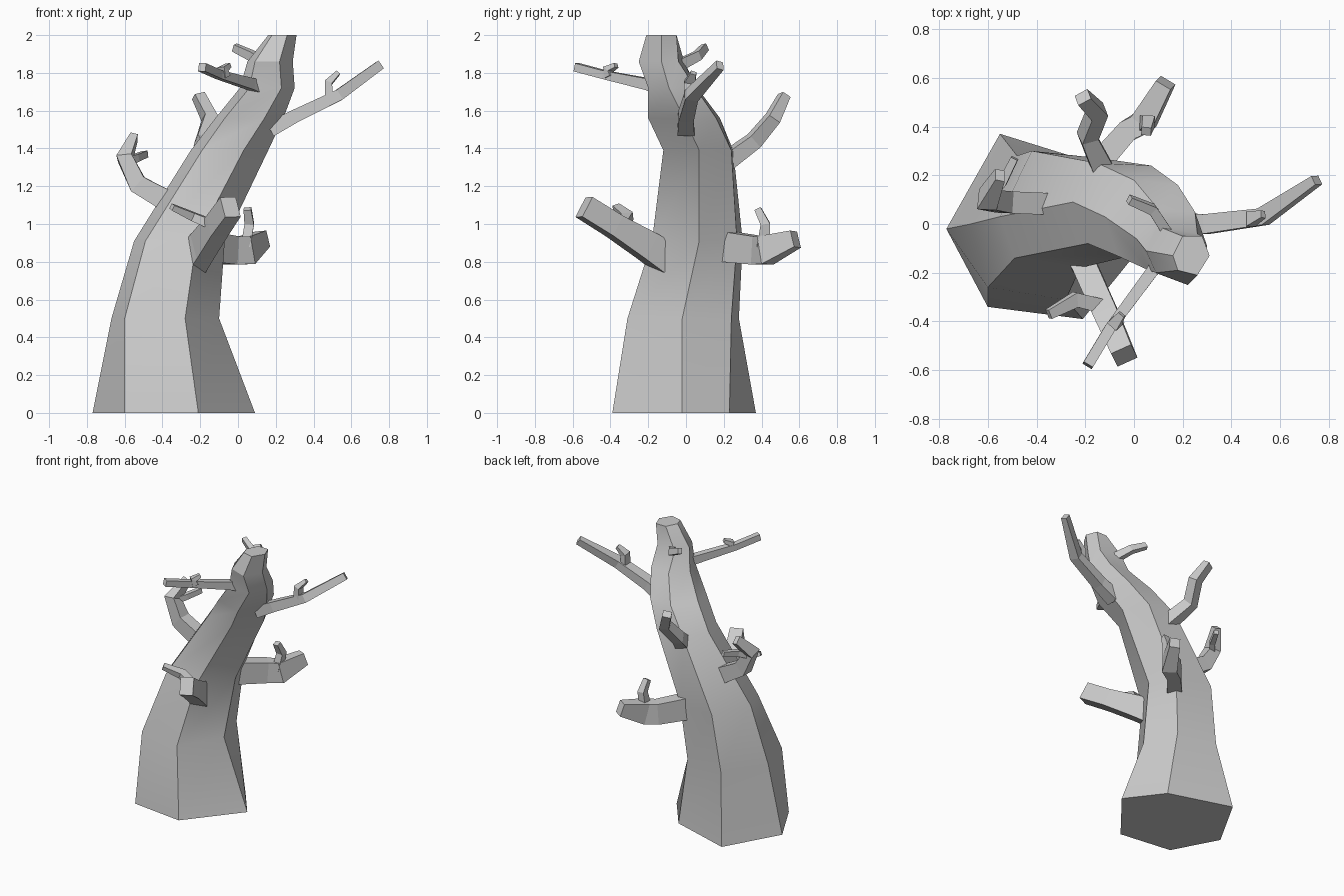
import bpy, bmesh
from mathutils import Vector


def loft(name, rings, smooth=False):
    """Skin a closed body through rings of equal point count."""
    bm = bmesh.new()
    rows = [[bm.verts.new(p) for p in ring] for ring in rings]
    n = len(rows[0])
    for a, b in zip(rows, rows[1:]):
        for i in range(n):
            j = (i + 1) % n
            bm.faces.new((a[i], a[j], b[j], b[i]))
    bm.faces.new(rows[0][::-1])
    bm.faces.new(rows[-1])
    bmesh.ops.recalc_face_normals(bm, faces=bm.faces)
    mesh = bpy.data.meshes.new(name)
    bm.to_mesh(mesh)
    bm.free()
    ob = bpy.data.objects.new(name, mesh)
    bpy.context.collection.objects.link(ob)
    if smooth:
        bpy.ops.object.select_all(action='DESELECT')
        bpy.context.view_layer.objects.active = ob
        ob.select_set(True)
        bpy.ops.object.shade_smooth_by_angle(angle=0.5)
    return ob


def branch(name, path, sizes):
    """Four-sided limb along a path; sizes are (half width, half height) per point."""
    pts = [Vector(p) for p in path]
    rings, side = [], None
    for i, p in enumerate(pts):
        t = (pts[min(i + 1, len(pts) - 1)] - pts[max(i - 1, 0)]).normalized()
        if side is None:
            side = t.cross(Vector((0, 0, 1)))
            if side.length < 0.3:
                side = Vector((1, 0, 0))
        side = (side - t * side.dot(t)).normalized()
        up = side.cross(t)
        w, h = sizes[i]
        rings.append([p + side * (w * a) + up * (h * b)
                      for a, b in ((-1, -1), (1, -1), (1, 1), (-1, 1))])
    return loft(name, rings)


# Leaning six-sided trunk: height, then corners anticlockwise from the left
trunk = [
    (0.00, ((-.77, -.02), (-.60, -.34), (-.21, -.39), (.09, -.02), (-.10, .23), (-.55, .37))),
    (0.50, ((-.67, .00), (-.60, -.26), (-.28, -.31), (-.10, -.02), (-.18, .24), (-.48, .28))),
    (0.91, ((-.55, .03), (-.49, -.14), (-.22, -.18), (-.07, .07), (-.14, .27), (-.42, .30))),
    (1.39, ((-.25, .09), (-.19, -.08), (.03, -.12), (.16, .07), (.07, .24), (-.15, .25))),
    (1.56, ((-.12, .03), (-.07, -.13), (.14, -.20), (.24, -.01), (.18, .16), (.00, .18))),
    (1.72, ((.01, -.06), (.06, -.19), (.23, -.20), (.30, -.09), (.25, .05), (.10, .06))),
    (1.86, ((.05, -.11), (.09, -.20), (.22, -.25), (.29, -.13), (.26, -.04), (.10, -.01))),
    (2.00, ((.16, -.13), (.18, -.19), (.26, -.21), (.31, -.13), (.28, -.05), (.20, -.05))),
]
loft("trunk", [[(x, y, z) for x, y in ring] for z, ring in trunk], smooth=True)

# Long thin branch on the right, with twig
branch("right_branch",
       [(.17, .00, 1.50), (.30, .00, 1.57), (.53, .03, 1.68), (.75, .18, 1.84)],
       [(.045, .04), (.04, .035), (.035, .03), (.02, .025)])
branch("right_twig", [(.48, .02, 1.67), (.48, .02, 1.75), (.53, .04, 1.80)],
       [(.02, .03), (.02, .03), (.012, .015)])

# Thin branch reaching forward near the top, with twig
branch("upper_front_branch",
       [(.12, -.13, 1.72), (.07, -.20, 1.74), (-.10, -.43, 1.79), (-.19, -.58, 1.83)],
       [(.03, .035), (.025, .03), (.022, .022), (.022, .022)])
branch("upper_front_twig", [(-.07, -.40, 1.78), (-.08, -.41, 1.82), (-.05, -.37, 1.84)],
       [(.025, .02), (.025, .02), (.015, .012)])

# Tiny branch behind the crown
branch("crown_branch", [(.14, -.04, 1.84), (.075, .06, 1.89), (-.02, .10, 1.935)],
       [(.022, .03), (.02, .025), (.016, .02)])

# Crooked branch on the back
branch("back_branch",
       [(-.12, .21, 1.33), (-.19, .36, 1.44), (-.15, .46, 1.56), (-.21, .52, 1.68)],
       [(.045, .045), (.035, .04), (.035, .035), (.03, .025)])

# Thick low branch on the back, with twig
branch("low_back_branch",
       [(-.17, .22, .88), (-.03, .38, .86), (.04, .42, .86), (.13, .58, .92)],
       [(.05, .08), (.045, .075), (.05, .075), (.035, .045)])
branch("low_back_twig", [(.04, .41, .88), (.06, .42, 1.00), (.05, .38, 1.08)],
       [(.025, .035), (.025, .025), (.02, .018)])

# Thick stub on the front, with twig
branch("front_branch",
       [(-.24, -.10, .81), (-.19, -.20, .88), (-.11, -.38, .99), (-.04, -.54, 1.09)],
       [(.055, .08), (.05, .075), (.05, .06), (.045, .06)])
branch("front_twig", [(-.12, -.34, .99), (-.24, -.31, 1.04), (-.35, -.37, 1.09)],
       [(.03, .025), (.03, .022), (.02, .015)])

# Upturned branch on the left, with twig
branch("left_branch",
       [(-.30, .08, 1.08), (-.53, .09, 1.21), (-.60, .10, 1.35), (-.55, .20, 1.46)],
       [(.045, .06), (.045, .05), (.045, .04), (.03, .02)])
branch("left_twig", [(-.59, .11, 1.33), (-.54, .17, 1.35), (-.49, .27, 1.37)],
       [(.02, .025), (.018, .02), (.015, .018)])
